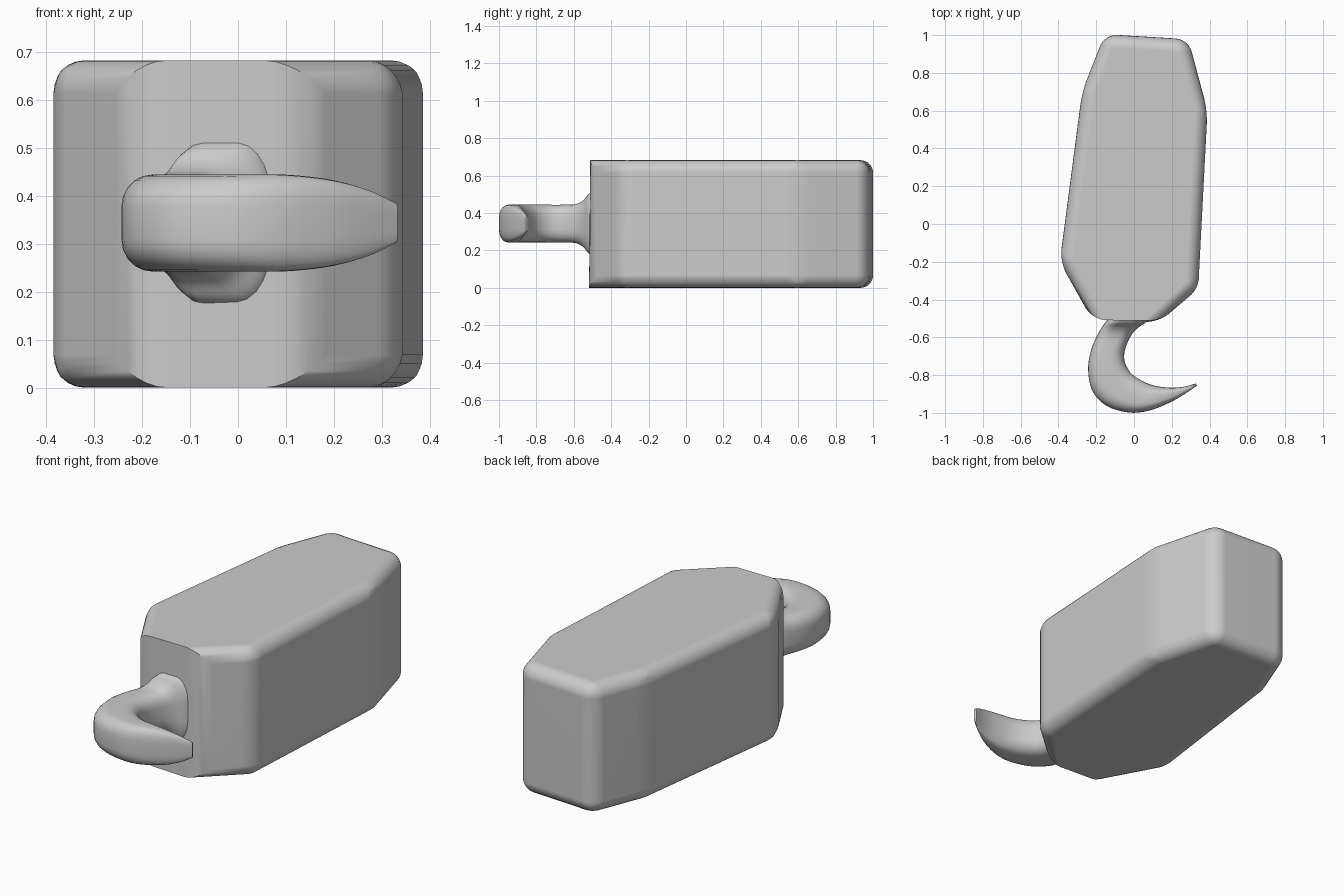
import bpy, bmesh, math
from mathutils import Vector

if "Cube" in bpy.data.objects:
    bpy.data.objects.remove(bpy.data.objects["Cube"])

H = 0.682


def finish(bm, name):
    bmesh.ops.recalc_face_normals(bm, faces=bm.faces)
    me = bpy.data.meshes.new(name)
    bm.to_mesh(me)
    bm.free()
    ob = bpy.data.objects.new(name, me)
    bpy.context.collection.objects.link(ob)
    bpy.ops.object.select_all(action='DESELECT')
    ob.select_set(True)
    bpy.context.view_layer.objects.active = ob
    bpy.ops.object.shade_smooth_by_angle(angle=math.radians(35))
    return ob


# Body: extruded eight-sided outline, rounded everywhere but the front rim
outline = [(-0.222, -0.506), (0.13, -0.522), (0.34, -0.343), (0.389, 0.6),
           (0.288, 0.978), (-0.155, 1.005), (-0.275, 0.7), (-0.393, -0.2)]
bm = bmesh.new()
base = bm.faces.new([bm.verts.new((x, y, 0)) for x, y in outline])
ext = bmesh.ops.extrude_face_region(bm, geom=[base], use_keep_orig=True)
for v in ext['geom']:
    if isinstance(v, bmesh.types.BMVert):
        v.co.z = H
bmesh.ops.recalc_face_normals(bm, faces=bm.faces)
edges = [e for e in bm.edges
         if abs(e.verts[0].co.z - e.verts[1].co.z) > 0.1
         or max(v.co.y for v in e.verts) > -0.5]
bmesh.ops.bevel(bm, geom=edges, offset=0.068, offset_type='OFFSET', segments=6,
                profile=0.5, affect='EDGES', clamp_overlap=True)
body = finish(bm, "body")
wn = body.modifiers.new("flat_faces", 'WEIGHTED_NORMAL')
wn.keep_sharp = True

# Hook: rounded sections between outer and inner curves
# (outer x, outer y, inner x, inner y, half height)
stations = [
    (-0.140, -0.505, 0.075, -0.505, 0.170), (-0.155, -0.525, 0.058, -0.525, 0.155),
    (-0.172, -0.550, 0.020, -0.550, 0.124), (-0.195, -0.590, -0.015, -0.590, 0.104),
    (-0.228, -0.670, -0.046, -0.660, 0.101), (-0.243, -0.770, -0.050, -0.725, 0.101),
    (-0.222, -0.880, -0.020, -0.785, 0.101), (-0.150, -0.960, 0.025, -0.820, 0.101),
    (-0.030, -0.998, 0.075, -0.845, 0.101), (0.080, -0.988, 0.130, -0.860, 0.100),
    (0.190, -0.945, 0.205, -0.867, 0.089), (0.275, -0.896, 0.270, -0.860, 0.068),
    (0.333, -0.856, 0.328, -0.844, 0.040)]


def spline(pts, steps):
    p = [Vector(q) for q in pts]
    p = [2 * p[0] - p[1]] + p + [2 * p[-1] - p[-2]]
    for i in range(1, len(p) - 2):
        a, b, c, d = p[i - 1:i + 3]
        for k in range(steps):
            t = k / steps
            yield (b + (c - a) * (t / 2) + (2 * a - 5 * b + 4 * c - d) * (t * t / 2)
                   + (3 * b - a - 3 * c + d) * (t ** 3 / 2))
    yield p[-2]


def section(corner=0.66, n=5):
    pts = []
    for q, (sx, sz) in enumerate([(1, 1), (-1, 1), (-1, -1), (1, -1)]):
        for k in range(n + 1):
            a = math.pi / 2 * (q + k / n)
            pts.append((sx * (1 - corner) + corner * math.cos(a),
                        sz * (1 - corner) + corner * math.sin(a)))
    return pts


bm = bmesh.new()
rings = []
for s in spline(stations, 4):
    outer, inner = Vector((s[0], s[1], 0)), Vector((s[2], s[3], 0))
    mid, half = (outer + inner) / 2, (inner - outer) / 2
    rings.append([bm.verts.new(mid + half * u + Vector((0, 0, 0.343 + s[4] * w)))
                  for u, w in section()])
for r0, r1 in zip(rings, rings[1:]):
    for i in range(len(r0)):
        j = (i + 1) % len(r0)
        bm.faces.new((r0[i], r0[j], r1[j], r1[i]))
bm.faces.new(rings[0])
bm.faces.new(rings[-1])
finish(bm, "hook")
